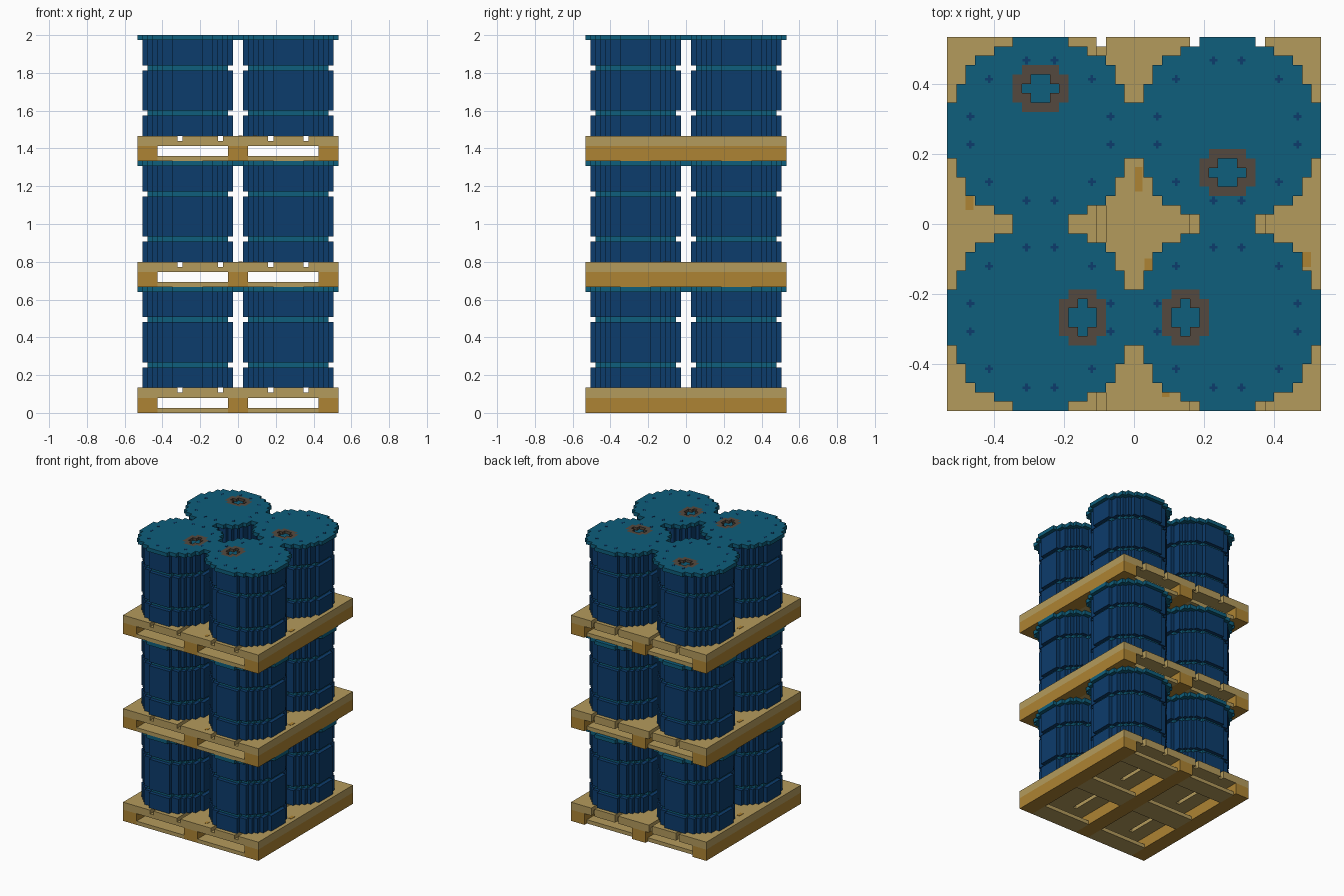
import bpy, bmesh

if "Cube" in bpy.data.objects:
    bpy.data.objects.remove(bpy.data.objects["Cube"])

V = 2 / 75        # block size: everything below is measured in blocks
TIER = 25         # blocks per pallet-and-drums tier


def material(name, hex_code):
    def linear(c):
        return c / 12.92 if c <= 0.04045 else ((c + 0.055) / 1.055) ** 2.4
    rgba = [linear(int(hex_code[i:i + 2], 16) / 255) for i in (0, 2, 4)] + [1]
    mat = bpy.data.materials.new(name)
    mat.use_nodes = True
    mat.diffuse_color = rgba
    mat.node_tree.nodes["Principled BSDF"].inputs["Base Color"].default_value = rgba
    return mat


MATS = [material("drum blue", "0C3C6C"), material("lid teal", "0E5E7C"),
        material("bung brown", "54493F"), material("deck tan", "B49B5C"),
        material("runner gold", "AE8433")]
BLUE, TEAL, BROWN, TAN, GOLD = range(5)


def finish(bm, name):
    bmesh.ops.scale(bm, vec=(V, V, V), verts=bm.verts)
    mesh = bpy.data.meshes.new(name)
    bm.to_mesh(mesh)
    bm.free()
    for mat in MATS:
        mesh.materials.append(mat)
    return mesh


def place(mesh, name, x=0, y=0, z=0):
    obj = bpy.data.objects.new(name, mesh)
    obj.location = (x * V, y * V, z * V)
    bpy.context.scene.collection.objects.link(obj)


def quad(bm, pts, mat):
    bm.faces.new([bm.verts.new(p) for p in pts]).material_index = mat


def layer(bm, cells, z0, z1):
    """Slab of square blocks; cells maps (i, j) to a material."""
    for (i, j), mat in cells.items():
        c = [(i, j), (i + 1, j), (i + 1, j + 1), (i, j + 1)]
        quad(bm, [(*p, z1) for p in c], mat)
        quad(bm, [(*p, z0) for p in reversed(c)], mat)
        for k, (di, dj) in enumerate([(0, -1), (1, 0), (0, 1), (-1, 0)]):
            if (i + di, j + dj) not in cells:
                a, b = c[k], c[(k + 1) % 4]
                quad(bm, [(*a, z0), (*b, z0), (*b, z1), (*a, z1)], mat)


def disc(r, mat):
    return {(i, j): mat for i in range(-r, r) for j in range(-r, r)
            if (i + .5) ** 2 + (j + .5) ** 2 <= r * r}


def rounded(x0, y0, x1, y1):
    """Rectangle of cells without its four corners."""
    return [(i, j) for i in range(x0, x1) for j in range(y0, y1)
            if not (i in (x0, x1 - 1) and j in (y0, y1 - 1))]


def box(bm, x0, x1, y0, y1, z0, z1, mat):
    old = set(bm.faces)
    made = bmesh.ops.create_cube(bm, size=1)["verts"]
    bmesh.ops.scale(bm, vec=(x1 - x0, y1 - y0, z1 - z0), verts=made)
    bmesh.ops.translate(bm, vec=((x0 + x1) / 2, (y0 + y1) / 2, (z0 + z1) / 2), verts=made)
    for f in set(bm.faces) - old:
        f.material_index = mat


# Pallet: runners, deck boards with gaps, cross boards
bm = bmesh.new()
for x in (-20, -2, 16):
    box(bm, x, x + 4, -20, 20, 0, 3, GOLD)
for x0, x1 in ((-20, -12), (-11, -4), (-3, 6), (7, 13), (14, 20)):
    box(bm, x0, x1, -20, 20, 3, 5, TAN)
for y0, y1 in ((-20, -15), (-3, 3), (14, 19)):
    for x0 in (-16, 2):
        box(bm, x0, x0 + 14, y0, y1, 0, 1, TAN)
    for x0 in (-12, -4, 6, 13):
        box(bm, x0, x0 + 1, y0, y1, 3, 4, TAN)
# Wood knots on the deck
for x, y, w, h in ((.5, 4.8, .8, 2.6), (-17.6, 2.3, .9, 1.6), (18.5, -3.8, .9, 1.6),
                   (1.5, -4.4, .8, 1.4), (3.4, -18, .8, 1)):
    box(bm, x - w / 2, x + w / 2, y - h / 2, y + h / 2, 5, 5.08, GOLD)
pallet = finish(bm, "pallet")

# Drum body: blue wall with two teal recessed rings
bm = bmesh.new()
for z0, z1, r, mat in ((5, 9, 9, BLUE), (9, 10, 8, TEAL), (10, 18, 9, BLUE),
                       (18, 19, 8, TEAL), (19, 24, 9, BLUE)):
    layer(bm, disc(r, mat), z0, z1)
body = finish(bm, "drum_body")


def make_lid(hole):
    """Lid with a brown ring round a recessed bung; hole is x0, y0, x1, y1."""
    bm = bmesh.new()
    x0, y0, x1, y1 = hole
    cells = disc(10, TEAL)
    for c in rounded(x0 - 1, y0 - 1, x1 + 1, y1 + 1):
        cells[c] = BROWN
    bung = rounded(*hole)
    for c in bung:
        del cells[c]
    layer(bm, cells, 24, 25)
    layer(bm, {c: TEAL for c in bung}, 24, 24.3)
    # Small plus marks near the rim
    marks = [(sx * a, sy * b) for a, b in ((1.5, 7.5), (7.5, 1.5), (5.5, 5.5))
             for sx in (-1, 1) for sy in (-1, 1)]
    for x, y in marks:
        if cells.get((int(x // 1), int(y // 1))) == TEAL:
            box(bm, x - .42, x + .42, y - .14, y + .14, 24.9, 25.04, BLUE)
            box(bm, x - .14, x + .14, y - .42, y + .42, 24.9, 25.05, BLUE)
    return finish(bm, "drum_lid")


# Four drums per pallet, each with its bung turned a different way
DRUMS = [("back_left", 10, 10, (-2, -6, 2, -3)), ("back_right", -10, 10, (-2, 3, 2, 6)),
         ("front_left", 10, -10, (-6, -2, -3, 2)), ("front_right", -10, -10, (3, -2, 6, 2))]
lids = [make_lid(d[3]) for d in DRUMS]

for tier, level in enumerate(("lower", "middle", "upper")):
    z = tier * TIER
    place(pallet, level + "_pallet", z=z)
    for (side, x, y, _), lid in zip(DRUMS, lids):
        place(body, f"{level}_{side}_drum_body", x, y, z)
        place(lid, f"{level}_{side}_drum_lid", x, y, z)
